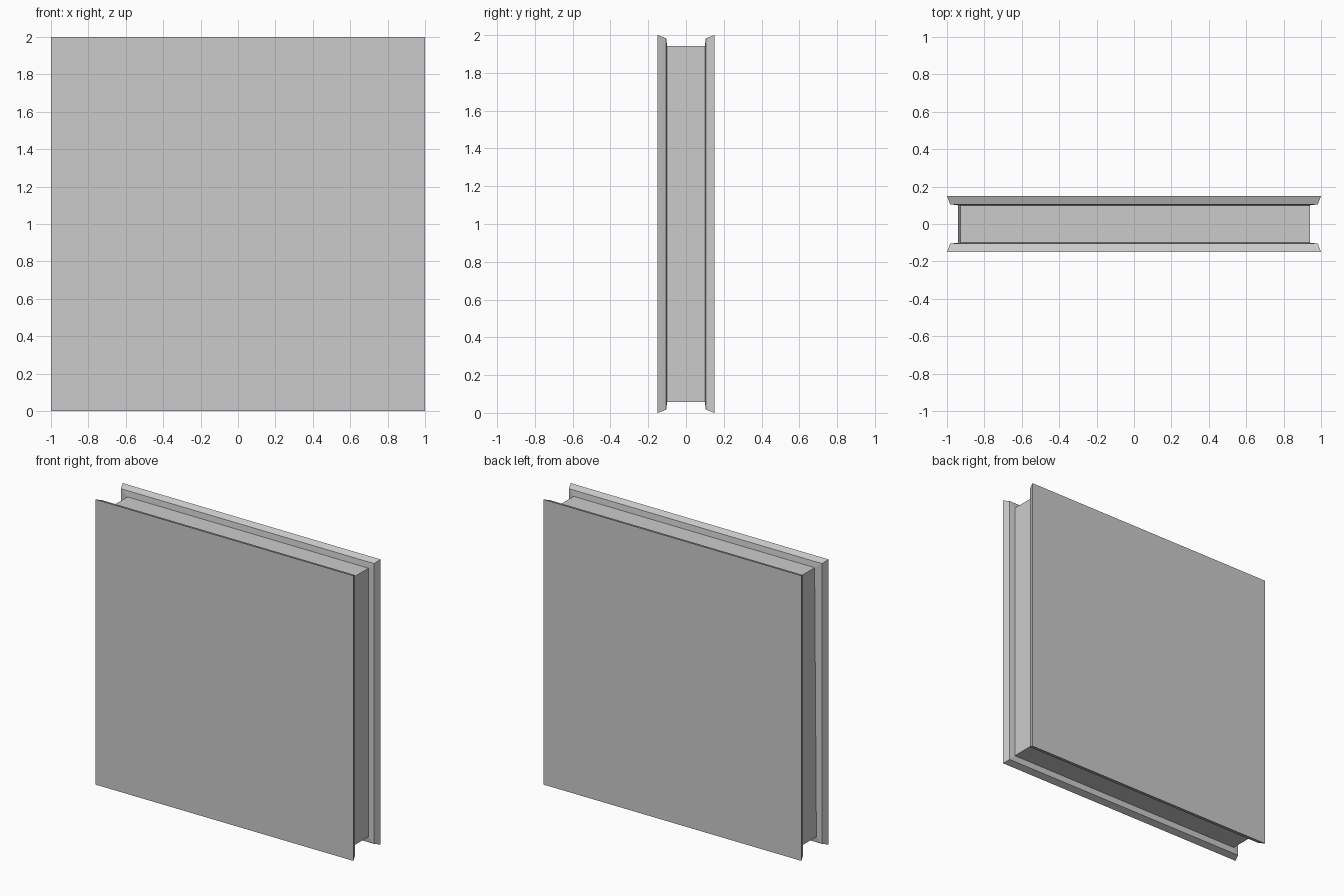
import bpy, bmesh

if "Cube" in bpy.data.objects:
    bpy.data.objects.remove(bpy.data.objects["Cube"])

# Each ring: depth y, inset from the 2 x 2 outline, extra lean of the core's top left corner
half = [(0.15, 0.0, 0.0), (0.105, 0.017, 0.0), (0.10, 0.058, 0.014)]
rings = [(-y, i, l) for y, i, l in half] + half[::-1]


def ring(bm, y, inset, lean):
    r = 1 - inset
    pts = [(-r, 1 - r), (r, 1 - r), (r, 1 + r), (-r + lean, 1 + r)]
    return [bm.verts.new((x, y, z)) for x, z in pts]


# Wall panel: two bevelled slabs joined by a recessed core, lofted front to back
bm = bmesh.new()
loops = [ring(bm, *r) for r in rings]
bm.faces.new(loops[0])
bm.faces.new(loops[-1][::-1])
for a, b in zip(loops, loops[1:]):
    for k in range(4):
        n = (k + 1) % 4
        bm.faces.new((a[k], b[k], b[n], a[n]))
bmesh.ops.recalc_face_normals(bm, faces=bm.faces[:])

mesh = bpy.data.meshes.new("wall_panel")
bm.to_mesh(mesh)
bm.free()
bpy.context.collection.objects.link(bpy.data.objects.new("wall_panel", mesh))
